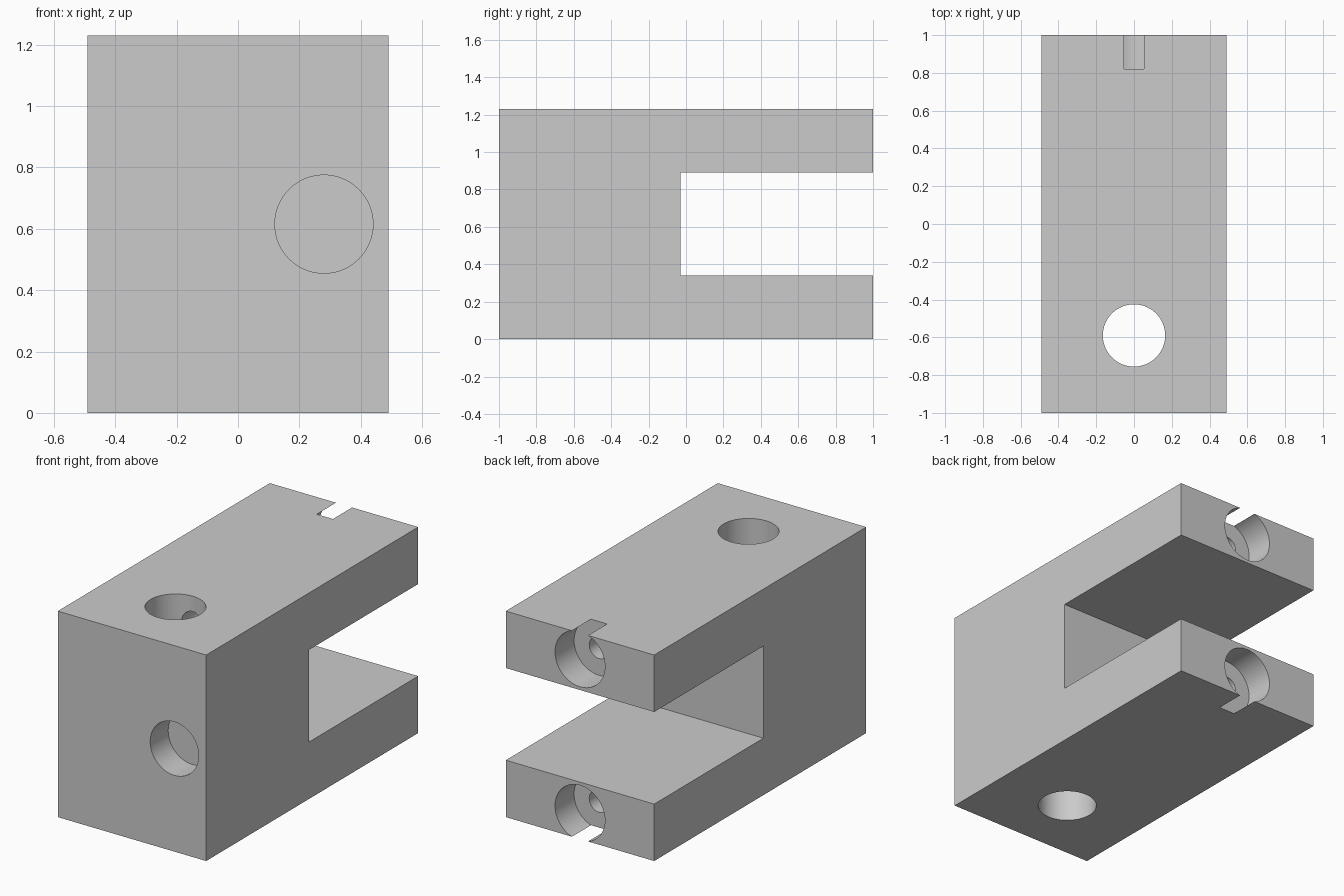
import bpy, bmesh, math
from mathutils import Matrix

cube = bpy.data.objects.get("Cube")
if cube:
    bpy.data.objects.remove(cube, do_unlink=True)

WIDTH, HEIGHT = 0.98, 1.23

grey = bpy.data.materials.new("plain_grey")
grey.use_nodes = True
grey.diffuse_color = (0.6, 0.6, 0.6, 1)
grey.node_tree.nodes["Principled BSDF"].inputs["Base Color"].default_value = (0.6, 0.6, 0.6, 1)


def add_object(name, bm):
    bmesh.ops.recalc_face_normals(bm, faces=bm.faces)
    mesh = bpy.data.meshes.new(name)
    bm.to_mesh(mesh)
    bm.free()
    mesh.materials.append(grey)
    obj = bpy.data.objects.new(name, mesh)
    bpy.context.collection.objects.link(obj)
    return obj


# Fork-shaped block: side profile extruded across the width
profile = [(-1, 0), (1, 0), (1, 0.34), (-0.03, 0.34),
           (-0.03, 0.89), (1, 0.89), (1, HEIGHT), (-1, HEIGHT)]
bm = bmesh.new()
face = bm.faces.new([bm.verts.new((-WIDTH / 2, y, z)) for y, z in profile])
result = bmesh.ops.extrude_face_region(bm, geom=[face])
verts = [v for v in result["geom"] if isinstance(v, bmesh.types.BMVert)]
bmesh.ops.translate(bm, verts=verts, vec=(WIDTH, 0, 0))
block = add_object("clevis_block", bm)


def drill(name, axis, centre, radius, length):
    """Cut a round hole through the block along the given axis."""
    bm = bmesh.new()
    turn = Matrix.Rotation(math.pi / 2, 4, "X") if axis == "Y" else Matrix()
    bmesh.ops.create_cone(bm, cap_ends=True, segments=64, radius1=radius,
                          radius2=radius, depth=length,
                          matrix=Matrix.Translation(centre) @ turn)
    cutter = add_object(name, bm)
    cutter.hide_render = True
    cut = block.modifiers.new(name, "BOOLEAN")
    cut.operation = "DIFFERENCE"
    cut.solver = "EXACT"
    cut.object = cutter
    bpy.context.view_layer.objects.active = block
    bpy.ops.object.modifier_apply(modifier=name)
    bpy.data.objects.remove(cutter, do_unlink=True)


# Vertical through hole and blind front pocket
drill("pin_hole", "Z", (0, -0.59, HEIGHT / 2), 0.165, 2)
drill("front_pocket", "Y", (0.28, -1, HEIGHT / 2), 0.16, 0.34)

# Counterbored holes along both arms, breaking through the outer faces
for side, z in (("lower", 0.156), ("upper", HEIGHT - 0.156)):
    drill(side + "_counterbore", "Y", (0, 1, z), 0.165, 0.36)
    drill(side + "_screw_hole", "Y", (0, 0.205, z), 0.065, 1.59)

bpy.ops.object.select_all(action="DESELECT")
block.select_set(True)
bpy.context.view_layer.objects.active = block
bpy.ops.object.shade_smooth_by_angle(angle=math.radians(30))
